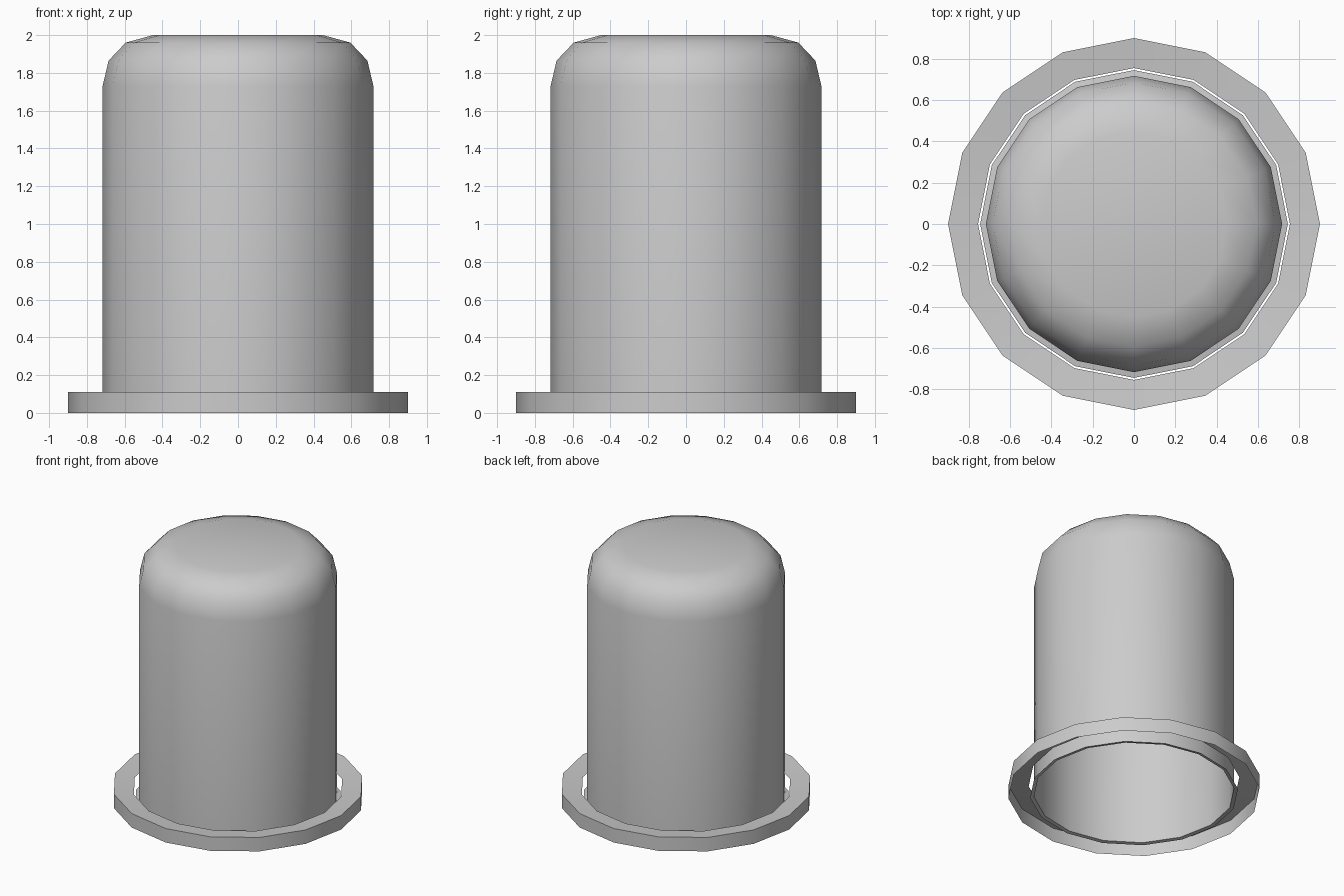
import bpy, bmesh, math

if "Cube" in bpy.data.objects:
    bpy.data.objects.remove(bpy.data.objects["Cube"])

SIDES = 16


def lathe(name, profile, cap_end=False):
    """Revolve (radius, z) points about z into a 16-sided surface."""
    bm = bmesh.new()
    rings = []
    for r, z in profile:
        rings.append([bm.verts.new((r * math.cos(2 * math.pi * i / SIDES),
                                    r * math.sin(2 * math.pi * i / SIDES), z))
                      for i in range(SIDES)])
    for a, b in zip(rings, rings[1:]):
        for i in range(SIDES):
            j = (i + 1) % SIDES
            bm.faces.new((a[i], a[j], b[j], b[i]))
    if cap_end:
        bm.faces.new(rings[-1])
    mesh = bpy.data.meshes.new(name)
    bm.to_mesh(mesh)
    bm.free()
    obj = bpy.data.objects.new(name, mesh)
    bpy.context.collection.objects.link(obj)
    bpy.ops.object.select_all(action='DESELECT')
    obj.select_set(True)
    bpy.context.view_layer.objects.active = obj
    bpy.ops.object.shade_smooth_by_angle(angle=math.radians(40))
    return obj


# Rounded hollow cover with a narrow foot lip, open underneath
lathe("dome_cover", [(0.745, 0.0), (0.717, 0.005), (0.717, 1.73), (0.685, 1.865),
                     (0.595, 1.96), (0.45, 2.0)], cap_end=True)

# Base rim: outer wall and thin top face, open underneath
lathe("base_rim", [(0.90, 0.0), (0.90, 0.11), (0.755, 0.095)])
